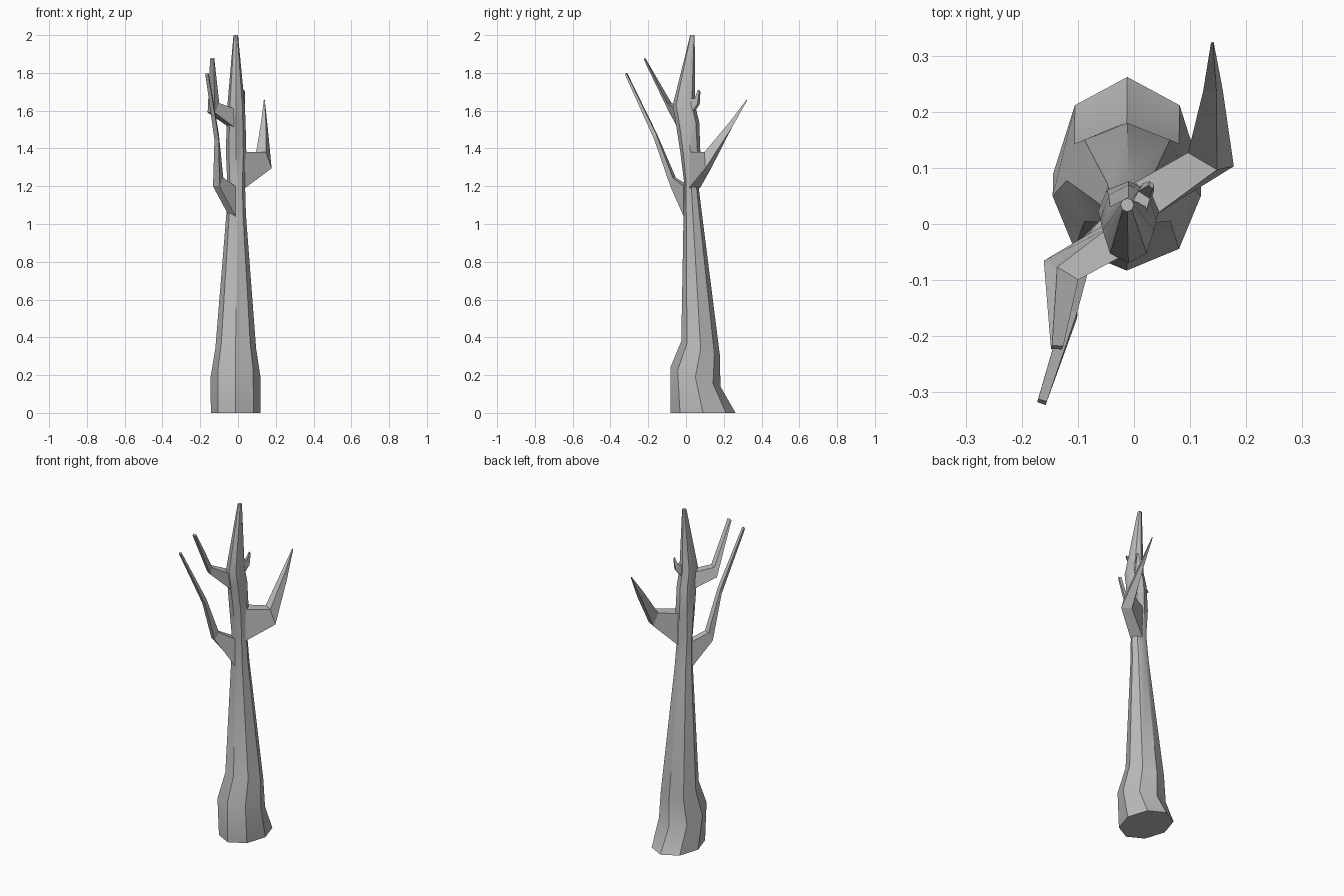
import bpy, bmesh, math
from mathutils import Vector

cube = bpy.data.objects.get("Cube")
if cube:
    bpy.data.objects.remove(cube, do_unlink=True)

bark = bpy.data.materials.new("grey_bark")
bark.use_nodes = True
GREY = (0.5, 0.5, 0.5, 1)
bark.diffuse_color = GREY
bark.node_tree.nodes["Principled BSDF"].inputs["Base Color"].default_value = GREY


def loft(name, rings, smooth):
    """Skin a list of equal point rings and cap both ends."""
    bm = bmesh.new()
    loops = [[bm.verts.new(p) for p in ring] for ring in rings]
    n = len(loops[0])
    for a, b in zip(loops, loops[1:]):
        for i in range(n):
            j = (i + 1) % n
            bm.faces.new((a[i], a[j], b[j], b[i]))
    bm.faces.new(loops[0][::-1])
    bm.faces.new(loops[-1])
    bmesh.ops.recalc_face_normals(bm, faces=bm.faces)
    mesh = bpy.data.meshes.new(name)
    bm.to_mesh(mesh)
    bm.free()
    mesh.materials.append(bark)
    obj = bpy.data.objects.new(name, mesh)
    bpy.context.collection.objects.link(obj)
    if smooth:
        bpy.ops.object.select_all(action="DESELECT")
        obj.select_set(True)
        bpy.context.view_layer.objects.active = obj
        bpy.ops.object.shade_smooth_by_angle(angle=math.radians(40))
    return obj


def trunk_ring(z, x, front, back, rx, tilt=0):
    """Eight-sided ring; tilt raises the front edge and lowers the back."""
    cy, ry = (front + back) / 2, (back - front) / 2
    angles = [i * math.tau / 8 for i in range(8)]
    return [(x + rx * math.cos(a), cy + ry * math.sin(a),
             z - tilt * math.sin(a)) for a in angles]


def branch(name, sections):
    """Four-sided branch from (top centre, bottom centre, half width)."""
    mids = [(Vector(t) + Vector(b)) / 2 for t, b, w in sections]
    rings = []
    for i, (t, b, w) in enumerate(sections):
        side = Vector((0, 0, 0))
        for a, c in zip(mids[max(i - 1, 0):i + 1], mids[max(i, 1):i + 2]):
            d = (c - a).xy
            if d.length > 0:
                d.normalize()
                side += Vector((d.y, -d.x, 0))
        if i == 0:
            d = (mids[1] - mids[0]).xy.normalized()
            side = Vector((d.y, -d.x, 0))
        side = side.normalized() * w
        t, b = Vector(t), Vector(b)
        rings.append([t - side, t + side, b + side, b - side])
    return loft(name, rings, False)


# Trunk with flared foot, leaning crown and pointed top
loft("trunk", [
    trunk_ring(0, -0.012, -0.082, 0.262, 0.132),
    trunk_ring(0.19, -0.013, -0.083, 0.182, 0.132, 0.05),
    trunk_ring(0.34, -0.012, -0.025, 0.18, 0.108, 0.04),
    trunk_ring(1.05, -0.010, -0.013, 0.085, 0.052),
    trunk_ring(1.22, -0.010, -0.010, 0.064, 0.047),
    trunk_ring(1.38, -0.010, -0.030, 0.076, 0.054),
    trunk_ring(1.54, -0.010, -0.055, 0.070, 0.050),
    trunk_ring(1.63, -0.010, -0.070, 0.048, 0.046),
    trunk_ring(2.0, -0.012, 0.022, 0.046, 0.012),
], True)

# Left branch, sweeping to the back
branch("left_branch", [
    ((0.02, 0.045, 1.38), (0.02, 0.045, 1.19), 0.034),
    ((0.122, 0.112, 1.38), (0.152, 0.118, 1.295), 0.030),
    ((0.135, 0.235, 1.545), (0.146, 0.240, 1.505), 0.012),
    ((0.139, 0.322, 1.66), (0.140, 0.324, 1.655), 0.002),
])

# Lower right branch, sweeping to the front
branch("lower_right_branch", [
    ((-0.03, 0.005, 1.20), (-0.03, 0.005, 1.04), 0.024),
    ((-0.095, -0.062, 1.245), (-0.115, -0.075, 1.20), 0.019),
    ((-0.113, -0.155, 1.475), (-0.113, -0.165, 1.445), 0.012),
    ((-0.163, -0.314, 1.80), (-0.165, -0.320, 1.79), 0.008),
])

# Upper right branch
branch("upper_right_branch", [
    ((-0.03, -0.03, 1.61), (-0.03, -0.02, 1.51), 0.028),
    ((-0.118, -0.088, 1.64), (-0.142, -0.077, 1.59), 0.022),
    ((-0.136, -0.217, 1.88), (-0.138, -0.223, 1.87), 0.010),
])

# Small twig behind the crown
branch("back_twig", [
    ((0.005, 0.02, 1.665), (0.005, 0.03, 1.58), 0.016),
    ((0.018, 0.052, 1.665), (0.026, 0.066, 1.635), 0.012),
    ((0.030, 0.066, 1.71), (0.032, 0.073, 1.70), 0.005),
])
